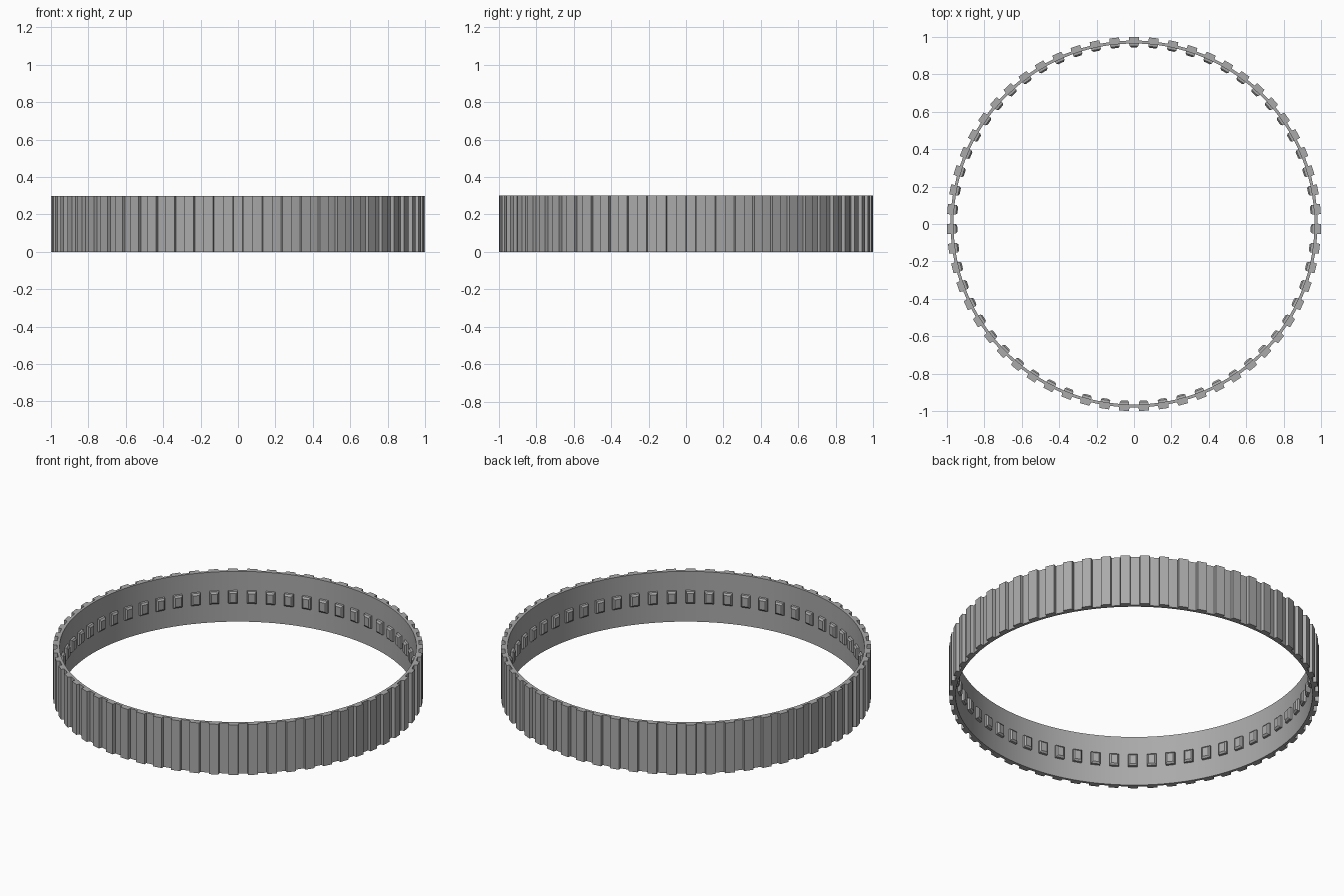
import bpy, bmesh, math
from mathutils import Matrix

cube = bpy.data.objects.get("Cube")
if cube:
    bpy.data.objects.remove(cube, do_unlink=True)

LINKS = 59
HEIGHT = 0.3
BAND_IN, BAND_OUT = 0.965, 0.981

grey = bpy.data.materials.new("track_grey")
grey.use_nodes = True
grey.diffuse_color = (0.4, 0.4, 0.4, 1)
grey.node_tree.nodes["Principled BSDF"].inputs["Base Color"].default_value = (0.4, 0.4, 0.4, 1)


def finish(bm, name):
    bmesh.ops.recalc_face_normals(bm, faces=bm.faces)
    mesh = bpy.data.meshes.new(name)
    bm.to_mesh(mesh)
    bm.free()
    mesh.materials.append(grey)
    obj = bpy.data.objects.new(name, mesh)
    bpy.context.collection.objects.link(obj)
    return obj


def add_frustum(bm, turn, near, far):
    """Block along the radius; each end is (radius, half width, bottom, top)."""
    rings = []
    for r, w, z0, z1 in (near, far):
        corners = ((-w, z0), (w, z0), (w, z1), (-w, z1))
        rings.append([bm.verts.new(turn @ Matrix.Translation((x, r, z)).translation)
                      for x, z in corners])
    a, b = rings
    bm.faces.new(a)
    bm.faces.new(b)
    for i in range(4):
        j = (i + 1) % 4
        bm.faces.new((a[i], a[j], b[j], b[i]))


# Continuous thin band
bm = bmesh.new()
steps = LINKS * 2
rings = []
for i in range(steps):
    a = 2 * math.pi * (i + 0.5) / steps
    rings.append([bm.verts.new((r * math.sin(a), r * math.cos(a), z))
                  for r, z in ((BAND_IN, 0), (BAND_OUT, 0), (BAND_OUT, HEIGHT), (BAND_IN, HEIGHT))])
for i in range(steps):
    a, b = rings[i], rings[(i + 1) % steps]
    for k in range(4):
        m = (k + 1) % 4
        bm.faces.new((a[k], a[m], b[m], b[k]))
band = finish(bm, "track_band")
bpy.context.view_layer.objects.active = band
band.select_set(True)
bpy.ops.object.shade_smooth_by_angle(angle=math.radians(30))

# Outer tread pads and inner guide teeth
pads, teeth = bmesh.new(), bmesh.new()
for i in range(LINKS):
    turn = Matrix.Rotation(2 * math.pi * i / LINKS, 3, 'Z')
    add_frustum(pads, turn, (0.972, 0.029, 0, HEIGHT), (1.0, 0.026, 0, HEIGHT))
    add_frustum(teeth, turn, (0.97, 0.026, 0.112, 0.188), (0.953, 0.025, 0.114, 0.186))
    add_frustum(teeth, turn, (0.953, 0.025, 0.114, 0.186), (0.945, 0.017, 0.124, 0.176))
finish(pads, "tread_pads")
finish(teeth, "guide_teeth")
